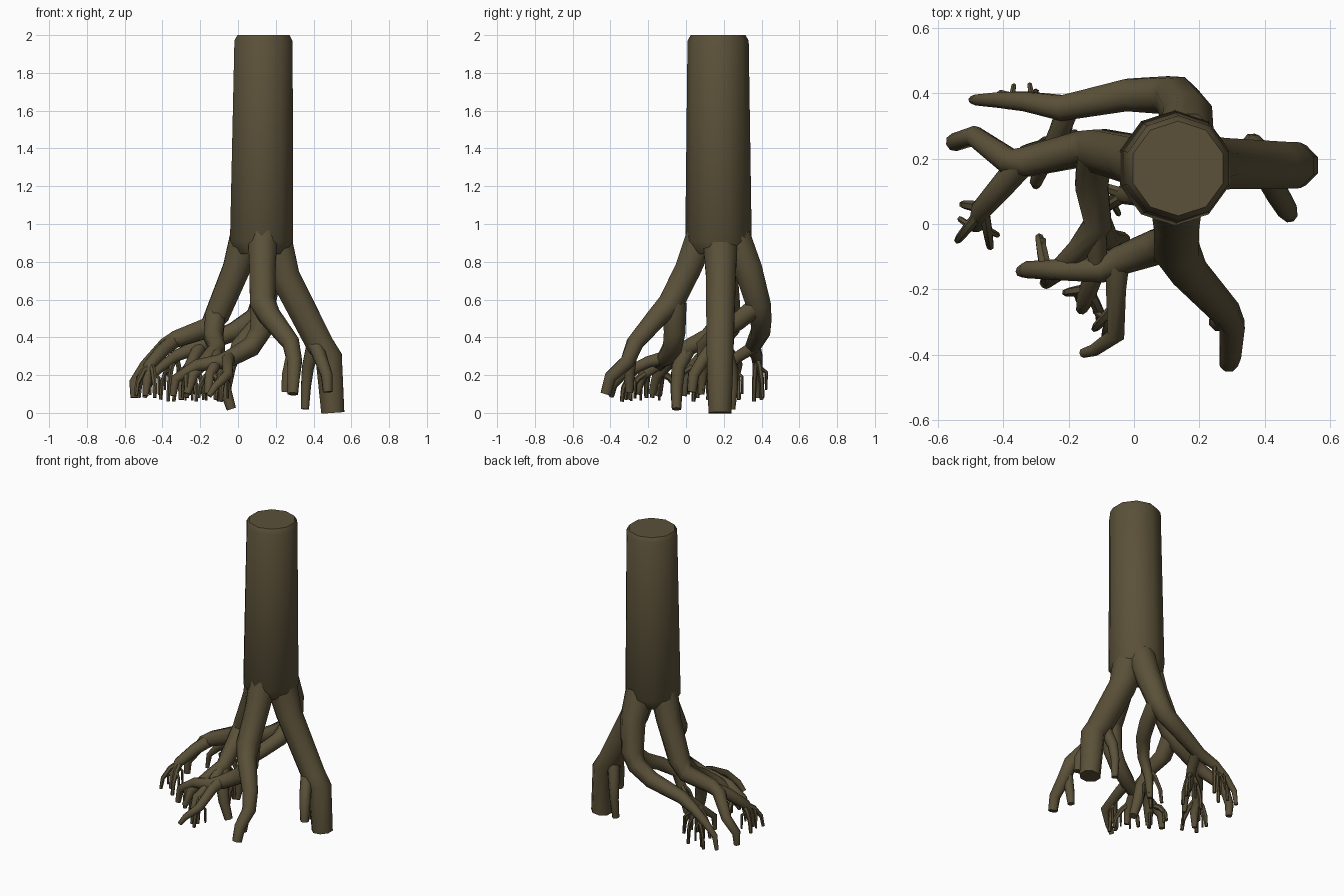
import bpy, bmesh, math, random
from mathutils import Vector, Matrix

random.seed(4)
bark = bpy.data.materials.new("dark olive bark")
bark.diffuse_color = (0.105, 0.083, 0.041, 1)


def tube(bm, pts, sides=8):
    """Tapered capped tube; each point is (x, y, z, radius)."""
    P = [Vector(p[:3]) for p in pts]
    rings, prev, side = [], None, None
    for i, p in enumerate(P):
        t = (P[min(i + 1, len(P) - 1)] - P[max(i - 1, 0)]).normalized()
        if side is None:
            ref = Vector((1, 0, 0)) if abs(t.x) < 0.8 else Vector((0, 1, 0))
            side = ref
        side = (side - t * side.dot(t)).normalized()
        up = t.cross(side)
        r = pts[i][3]
        rings.append([bm.verts.new(p + r * (math.cos(a) * side + math.sin(a) * up))
                      for a in [2 * math.pi * (k + 0.5) / sides for k in range(sides)]])
    for a, b in zip(rings, rings[1:]):
        for k in range(sides):
            n = (k + 1) % sides
            bm.faces.new((a[k], a[n], b[n], b[k]))
    bm.faces.new(rings[0][::-1])
    bm.faces.new(rings[-1])


def twigs(bm, start, tips, r=0.02):
    """Thin bent twigs that arch outward from start, then drop to each tip."""
    s = Vector(start)
    for t in tips:
        t = Vector(t)
        m = s.lerp(t, 0.55)
        m.z = s.z + (t.z - s.z) * 0.25
        k = s.lerp(t, 0.9)
        k.z = s.z + (t.z - s.z) * 0.6
        tube(bm, [(*s, r), (*m, r * 0.9), (*k, r * 0.75), (*t, r * 0.6)], 6)
        # short side shoot
        a = random.uniform(0, 6.28)
        e = m + Vector((0.035 * math.cos(a), 0.035 * math.sin(a), 0))
        tube(bm, [(*m, r * 0.6), (e.x, e.y, m.z - 0.03, r * 0.5),
                  (e.x, e.y, max(0.06, m.z - 0.12), r * 0.35)], 6)


def part(name, paths, clusters=(), sides=8):
    bm = bmesh.new()
    for p in paths:
        tube(bm, p, sides)
    for c in clusters:
        twigs(bm, *c)
    bmesh.ops.recalc_face_normals(bm, faces=bm.faces)
    me = bpy.data.meshes.new(name)
    bm.to_mesh(me)
    bm.free()
    me.materials.append(bark)
    ob = bpy.data.objects.new(name, me)
    bpy.context.collection.objects.link(ob)
    bpy.context.view_layer.objects.active = ob
    ob.select_set(True)
    bpy.ops.object.shade_smooth_by_angle(angle=math.radians(50))
    ob.select_set(False)


# Trunk with a softened top edge
part("trunk", [[(0.125, 0.172, 0.84, 0.13), (0.125, 0.172, 0.91, 0.176),
                (0.135, 0.17, 1.97, 0.162), (0.135, 0.17, 2.0, 0.145)]], sides=10)

# Right root: thick, reaches the ground
part("right_root", [
    [(0.19, 0.18, 0.93, 0.1), (0.25, 0.185, 0.72, 0.085), (0.435, 0.18, 0.36, 0.078),
     (0.48, 0.18, 0.3, 0.076), (0.502, 0.18, 0.0, 0.066)],
    [(0.41, 0.15, 0.36, 0.04), (0.44, 0.09, 0.28, 0.036), (0.47, 0.04, 0.2, 0.032), (0.475, 0.03, 0.11, 0.026)],
    [(0.4, 0.2, 0.36, 0.04), (0.37, 0.24, 0.24, 0.034), (0.36, 0.25, 0.14, 0.028), (0.355, 0.24, 0.02, 0.022)]])

# Front root with its branch turning left
part("front_root", [
    [(0.13, 0.08, 0.94, 0.085), (0.13, 0.01, 0.76, 0.075), (0.13, -0.08, 0.58, 0.073),
     (0.17, -0.15, 0.51, 0.06), (0.28, -0.27, 0.37, 0.048), (0.3, -0.31, 0.27, 0.042),
     (0.295, -0.4, 0.19, 0.035), (0.29, -0.425, 0.1, 0.03)],
    [(0.29, -0.29, 0.32, 0.035), (0.26, -0.3, 0.2, 0.03), (0.25, -0.3, 0.11, 0.022)],
    [(0.13, -0.06, 0.58, 0.068), (0.12, -0.06, 0.43, 0.062), (0.07, -0.07, 0.35, 0.055),
     (-0.04, -0.11, 0.29, 0.046), (-0.1, -0.14, 0.27, 0.04), (-0.22, -0.14, 0.25, 0.033),
     (-0.33, -0.14, 0.18, 0.026), (-0.345, -0.145, 0.09, 0.018)],
    [(-0.05, -0.12, 0.29, 0.038), (-0.055, -0.2, 0.27, 0.033), (-0.055, -0.34, 0.2, 0.028),
     (-0.12, -0.385, 0.14, 0.02), (-0.155, -0.395, 0.09, 0.015)]],
    [((-0.27, -0.14, 0.22), [(-0.29, -0.04, 0.08), (-0.27, -0.18, 0.08)], 0.02),
     ((-0.055, -0.25, 0.24), [(-0.12, -0.32, 0.07), (-0.09, -0.34, 0.06)], 0.018)])

# Left root: long spreading arm plus a branch running forward
part("left_root", [
    [(0.04, 0.18, 0.93, 0.09), (-0.01, 0.2, 0.76, 0.078), (-0.11, 0.225, 0.52, 0.07),
     (-0.16, 0.23, 0.45, 0.058), (-0.33, 0.19, 0.39, 0.048), (-0.38, 0.19, 0.36, 0.042),
     (-0.49, 0.27, 0.25, 0.032), (-0.55, 0.25, 0.16, 0.028), (-0.55, 0.245, 0.08, 0.02)],
    [(-0.34, 0.19, 0.38, 0.042), (-0.4, 0.12, 0.33, 0.038), (-0.47, 0.04, 0.25, 0.032),
     (-0.48, 0.0, 0.18, 0.026), (-0.49, -0.01, 0.09, 0.015)],
    [(-0.12, 0.22, 0.52, 0.058), (-0.13, 0.12, 0.4, 0.054), (-0.11, 0.0, 0.34, 0.046),
     (-0.17, -0.08, 0.28, 0.036), (-0.24, -0.15, 0.2, 0.03), (-0.27, -0.18, 0.1, 0.02)],
    [(-0.115, 0.02, 0.35, 0.042), (-0.09, -0.04, 0.24, 0.04), (-0.07, -0.05, 0.13, 0.034),
     (-0.035, -0.05, 0.02, 0.026)],
    [(-0.12, 0.0, 0.33, 0.036), (-0.11, -0.12, 0.27, 0.032), (-0.15, -0.23, 0.2, 0.028),
     (-0.16, -0.26, 0.1, 0.018)]],
    [((-0.46, 0.05, 0.26), [(-0.525, 0.06, 0.08), (-0.54, -0.05, 0.09), (-0.44, -0.07, 0.08)], 0.018),
     ((-0.14, -0.2, 0.22), [(-0.21, -0.21, 0.08), (-0.09, -0.3, 0.07)], 0.018)])

# Back root: sweeps left, with an inner branch under the trunk
part("back_root", [
    [(0.16, 0.26, 0.93, 0.09), (0.165, 0.33, 0.76, 0.08), (0.13, 0.385, 0.57, 0.07),
     (0.09, 0.395, 0.5, 0.06), (-0.02, 0.395, 0.43, 0.053), (-0.22, 0.355, 0.35, 0.042),
     (-0.33, 0.375, 0.3, 0.032), (-0.41, 0.38, 0.24, 0.026), (-0.48, 0.38, 0.17, 0.018),
     (-0.495, 0.38, 0.08, 0.012)],
    [(-0.2, 0.36, 0.35, 0.036), (-0.23, 0.28, 0.3, 0.032), (-0.27, 0.2, 0.22, 0.026),
     (-0.3, 0.13, 0.16, 0.02), (-0.3, 0.12, 0.07, 0.014)],
    [(0.14, 0.38, 0.57, 0.055), (0.12, 0.27, 0.48, 0.05), (0.07, 0.17, 0.43, 0.045),
     (0.0, 0.09, 0.36, 0.036), (-0.04, 0.09, 0.24, 0.028), (-0.06, 0.08, 0.1, 0.018)]],
    [((-0.33, 0.375, 0.3), [(-0.41, 0.4, 0.07), (-0.37, 0.36, 0.06), (-0.3, 0.405, 0.08)], 0.016),
     ((-0.25, 0.25, 0.27), [(-0.18, 0.28, 0.07), (-0.34, 0.23, 0.06), (-0.22, 0.2, 0.06)], 0.017),
     ((-0.02, 0.09, 0.3), [(-0.12, 0.12, 0.07), (-0.1, 0.04, 0.06)], 0.018)])
